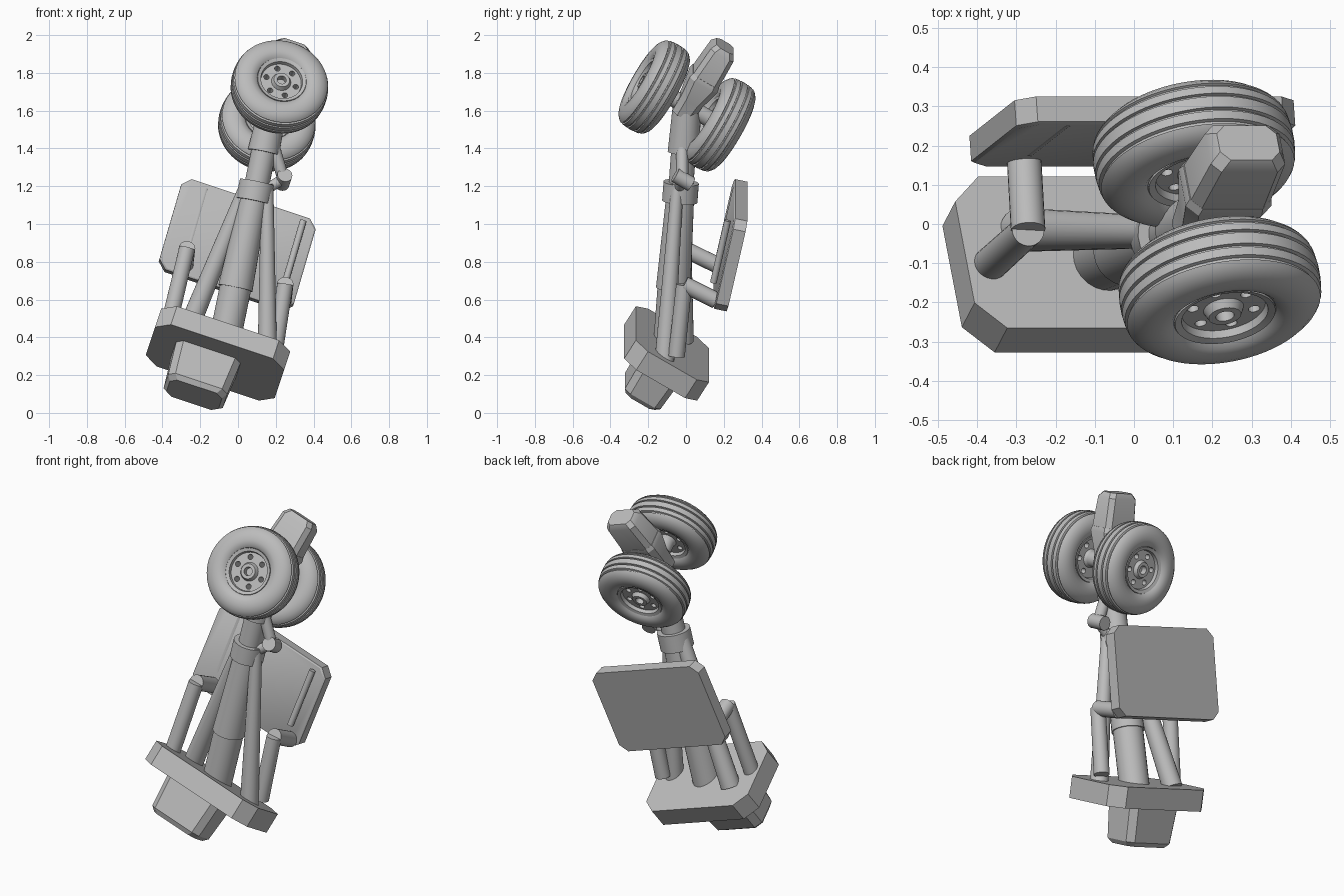
import bpy, bmesh
from math import cos, sin, pi
from mathutils import Vector, Matrix

if "Cube" in bpy.data.objects:
    bpy.data.objects.remove(bpy.data.objects["Cube"])

metal = bpy.data.materials.new("plain_grey")
metal.use_nodes = True
GREY = (0.5, 0.5, 0.5, 1)
metal.diffuse_color = GREY
metal.node_tree.nodes["Principled BSDF"].inputs["Base Color"].default_value = GREY

# Tilted frame shared by the base, wheels and door
U = Vector((0.949, 0, -0.316)).normalized()
V = Vector((-0.163, 0.855, -0.492)).normalized()
W = U.cross(V).normalized()
V = W.cross(U)
D = Vector((0.274, 0.216, 0.937)).normalized()   # door's upward direction
AXLE = Vector((0.186, 0.005, 1.625))
BASE = Vector((-0.106, -0.103, 0.315))


def skin(name, rings, closed=False):
    """Join equal rings of points into a surface; cap the ends unless closed."""
    bm = bmesh.new()
    loops = [[bm.verts.new(p) for p in ring] for ring in rings]
    n = len(loops[0])
    pairs = list(zip(loops, loops[1:]))
    if closed:
        pairs.append((loops[-1], loops[0]))
    for a, b in pairs:
        for i in range(n):
            j = (i + 1) % n
            bm.faces.new((a[i], a[j], b[j], b[i]))
    if not closed:
        bm.faces.new(loops[0])
        bm.faces.new(loops[-1])
    bmesh.ops.recalc_face_normals(bm, faces=bm.faces)
    mesh = bpy.data.meshes.new(name)
    bm.to_mesh(mesh)
    bm.free()
    mesh.materials.append(metal)
    obj = bpy.data.objects.new(name, mesh)
    bpy.context.collection.objects.link(obj)
    return obj


def lathe(name, origin, axis, profile, sides=32, closed=False):
    """Turn (radius, height) points about an axis."""
    rot = Vector(axis).to_track_quat('Z', 'Y')
    rings = [[Vector(origin) + rot @ Vector((r * cos(2 * pi * i / sides), r * sin(2 * pi * i / sides), h))
              for i in range(sides)] for r, h in profile]
    return skin(name, rings, closed)


def tube(name, start, end, r0, r1=None, sides=24):
    axis = Vector(end) - Vector(start)
    return lathe(name, start, axis, [(r0, 0), (r1 or r0, axis.length)], sides)


def prism(name, centre, x, y, layers, cut):
    """Stack eight-sided layers (height, half width, half depth) along x cross y."""
    z = x.cross(y)
    rings = []
    for h, a, b in layers:
        pts = [(a, cut - b), (a, b - cut), (a - cut, b), (cut - a, b),
               (-a, b - cut), (-a, cut - b), (cut - a, -b), (a - cut, -b)]
        rings.append([centre + x * p + y * q + z * h for p, q in pts])
    return skin(name, rings)


# Base plate and the block beneath it
prism("base_plate", BASE, U, V, [(-0.06, 0.36, 0.226), (0.06, 0.36, 0.226)], 0.075)
prism("base_block", BASE - U * 0.05 + V * 0.01, U, V,
      [(-0.285, 0.145, 0.09), (-0.26, 0.165, 0.11), (-0.05, 0.18, 0.12)], 0.035)

# Main strut: flared cylinder, collar, piston and fork
S = Vector((0.207, 0.075, 1))


def on_strut(z):
    return AXLE + S * (z - AXLE.z)


tube("strut_foot", on_strut(0.3), on_strut(0.66), 0.084)
tube("strut_cylinder", on_strut(0.66), on_strut(1.15), 0.092, 0.074)
tube("strut_collar", on_strut(1.12), on_strut(1.22), 0.094)
tube("strut_piston", on_strut(1.2), on_strut(1.42), 0.066)
tube("strut_fork", on_strut(1.38), on_strut(1.66), 0.084, 0.074)

# Bracing legs
tube("left_brace", (0.155, -0.115, 0.27), (0.155, -0.045, 1.21), 0.052, 0.032)
tube("right_brace", (-0.29, -0.015, 0.38), (0.045, -0.02, 1.19), 0.056, 0.042)

# Torque link beside the collar
tube("torque_link", (0.18, -0.02, 1.44), (0.24, -0.02, 1.24), 0.032)
tube("torque_link_lower", (0.13, -0.04, 1.17), (0.24, -0.02, 1.24), 0.028)
pivot = Vector((0.24, -0.015, 1.235))
tube("torque_pivot", pivot - V * 0.05, pivot + V * 0.05, 0.04)

# Bay door and its actuators
door_mid = Vector((-0.004, 0.235, 0.888))
door_out = U.cross(D)
prism("bay_door", door_mid, U, D,
      [(-0.036, 0.375, 0.255), (0.03, 0.375, 0.255), (0.036, 0.368, 0.248)], 0.045)
for side, foot, elbow, pad, rib in (
        ("right", (-0.375, -0.11, 0.43), (-0.27, -0.015, 0.87), (-0.28, 0.16, 0.785), (-0.265, 0.19, 0.86)),
        ("left", (0.19, -0.05, 0.3), (0.25, -0.01, 0.68), (0.24, 0.16, 0.595), (0.25, 0.145, 0.69))):
    tube(side + "_actuator", foot, elbow, 0.044, 0.042)
    tube(side + "_actuator_arm", elbow, pad, 0.044)
    rib = Vector(rib)
    tube(side + "_door_rib", rib, rib + D * 0.35, 0.018, sides=12)

# Axle and the tapered end block
tube("axle", AXLE - V * 0.23, AXLE + V * 0.23, 0.045)
prism("axle_mount", AXLE, U, V, [(-0.05, 0.075, 0.06), (0.05, 0.085, 0.065), (0.17, 0.115, 0.085),
                                 (0.195, 0.11, 0.08)], 0.03)
prism("end_block", AXLE, U, V, [(0.18, 0.108, 0.078), (0.36, 0.1, 0.07), (0.39, 0.08, 0.052)], 0.025)

# Wheels: grooved tyre and drilled hub
tyre_half = [(0.128, 0.06), (0.132, 0.078), (0.145, 0.09), (0.17, 0.097), (0.2, 0.094), (0.225, 0.085),
             (0.243, 0.07), (0.25, 0.06), (0.244, 0.057), (0.245, 0.051), (0.254, 0.048),
             (0.257, 0.026), (0.249, 0.024), (0.249, 0.018), (0.258, 0.016)]
hub_half = [(0.022, 0.04), (0.024, 0.078), (0.042, 0.078), (0.052, 0.056), (0.108, 0.056),
            (0.112, 0.076), (0.13, 0.082), (0.132, 0.05)]


def mirrored(half):
    return half + [(r, -h) for r, h in reversed(half)]


for side, sign in (("front", -1), ("back", 1)):
    centre = AXLE + V * (0.203 * sign)
    lathe(side + "_tyre", centre, V, mirrored(tyre_half), 64, True)
    hub = lathe(side + "_hub", centre, V, mirrored(hub_half), 48, True)
    lathe(side + "_hub_core", centre, V, [(0.03, -0.045), (0.03, 0.045)], 24)
    for i in range(6):
        a = i * pi / 3
        spot = centre + (U * cos(a) + W * sin(a)) * 0.082
        cutter = tube("hole_cutter", spot - V * 0.2, spot + V * 0.2, 0.015, sides=16)
        cutter.hide_render = True
        mod = hub.modifiers.new("hole", 'BOOLEAN')
        mod.operation = 'DIFFERENCE'
        mod.object = cutter
        bpy.context.view_layer.objects.active = hub
        bpy.ops.object.modifier_apply(modifier=mod.name)
        bpy.data.objects.remove(cutter)

# Smooth shading with crisp edges
for obj in bpy.context.scene.objects:
    obj.select_set(obj.type == 'MESH')
bpy.context.view_layer.objects.active = hub
bpy.ops.object.shade_smooth_by_angle(angle=0.55)
